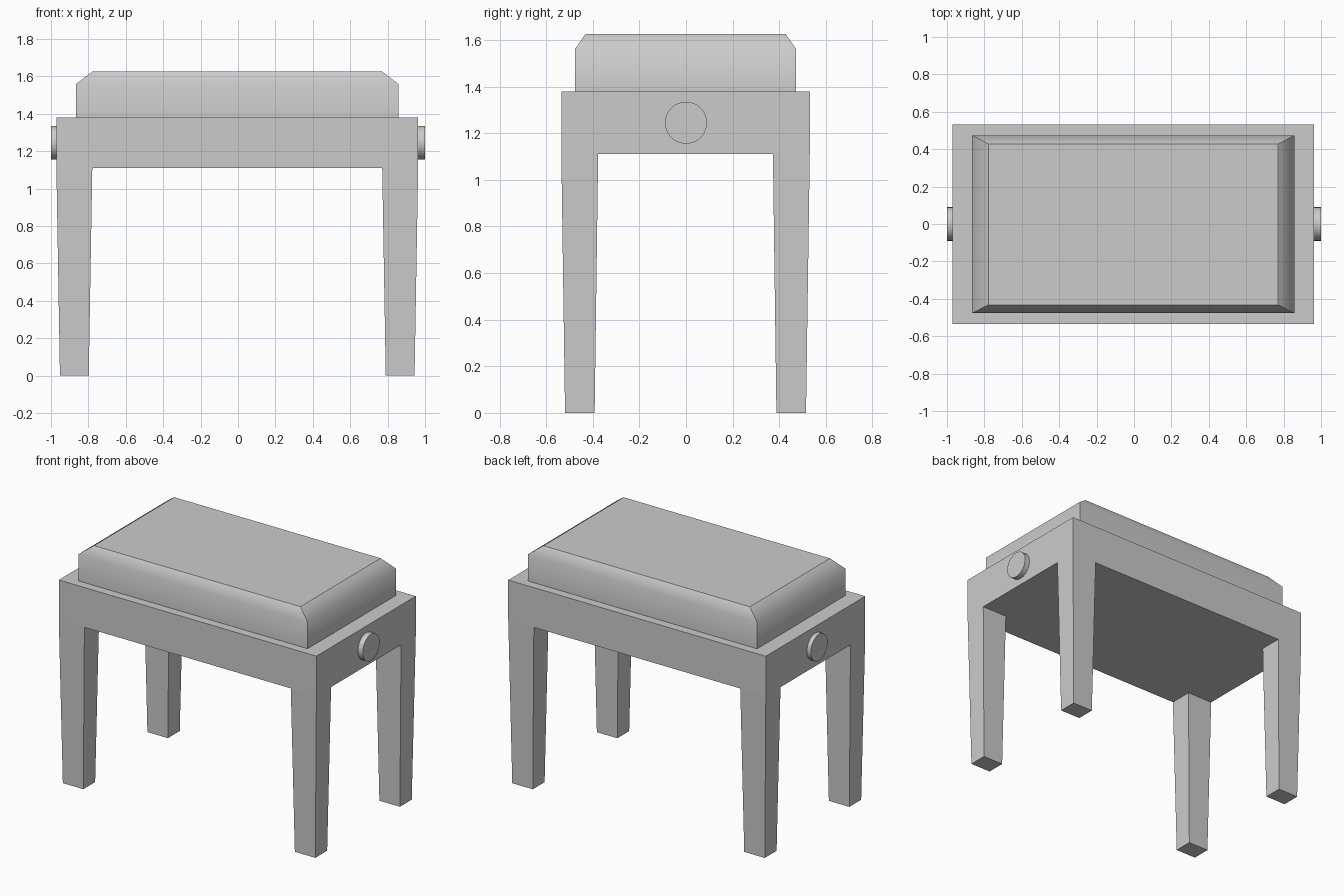
import bpy, bmesh, math

if "Cube" in bpy.data.objects:
    bpy.data.objects.remove(bpy.data.objects["Cube"])

CX, CY = -0.004, -0.002  # the bench body sits slightly off the knob centre


def loft(name, sections, soft_ring=None):
    """Solid through rectangles (x0, x1, y0, y1, z); soft_ring is a level shaded smooth."""
    bm = bmesh.new()
    rings = []
    for x0, x1, y0, y1, z in sections:
        corners = ((x0, y0), (x1, y0), (x1, y1), (x0, y1))
        rings.append([bm.verts.new((x, y, z)) for x, y in corners])
    bm.faces.new(rings[0][::-1])
    bm.faces.new(rings[-1])
    for low, high in zip(rings, rings[1:]):
        for i in range(4):
            j = (i + 1) % 4
            bm.faces.new((low[i], low[j], high[j], high[i]))
    bmesh.ops.recalc_face_normals(bm, faces=bm.faces)
    if soft_ring is not None:
        soft = set(rings[soft_ring])
        for f in bm.faces:
            f.smooth = True
        for e in bm.edges:
            e.smooth = all(v in soft for v in e.verts)
    mesh = bpy.data.meshes.new(name)
    bm.to_mesh(mesh)
    bm.free()
    obj = bpy.data.objects.new(name, mesh)
    bpy.context.collection.objects.link(obj)
    return obj


def rect(hx, hy, z):
    return (CX - hx, CX + hx, CY - hy, CY + hy, z)


# Solid frame under the seat
loft("seat_frame", [rect(0.967, 0.533, 1.11), rect(0.967, 0.533, 1.38)])

# Padded seat: softly shaded bevel, flat top
loft("seat_cushion", [rect(0.861, 0.475, 1.38), rect(0.861, 0.475, 1.56),
                      rect(0.775, 0.43, 1.625)], soft_ring=1)

# Four tapered legs
for sx, side in ((-1, "left"), (1, "right")):
    for sy, end in ((-1, "front"), (1, "back")):
        sections = []
        for ix, ox, iy, oy, z in ((0.794, 0.948, 0.39, 0.517, 0.0),
                                  (0.775, 0.967, 0.375, 0.533, 1.11)):
            xs = sorted((CX + sx * ix, CX + sx * ox))
            ys = sorted((CY + sy * iy, CY + sy * oy))
            sections.append((*xs, *ys, z))
        loft(f"{end}_{side}_leg", sections)

# Height adjustment knobs on both ends
for sx, side in ((-1, "left"), (1, "right")):
    bpy.ops.mesh.primitive_cylinder_add(vertices=48, radius=0.09, depth=0.045,
                                        location=(sx * 0.9775, 0, 1.245),
                                        rotation=(0, math.pi / 2, 0))
    bpy.context.object.name = f"{side}_knob"
    bpy.ops.object.shade_smooth_by_angle(angle=math.radians(30))
